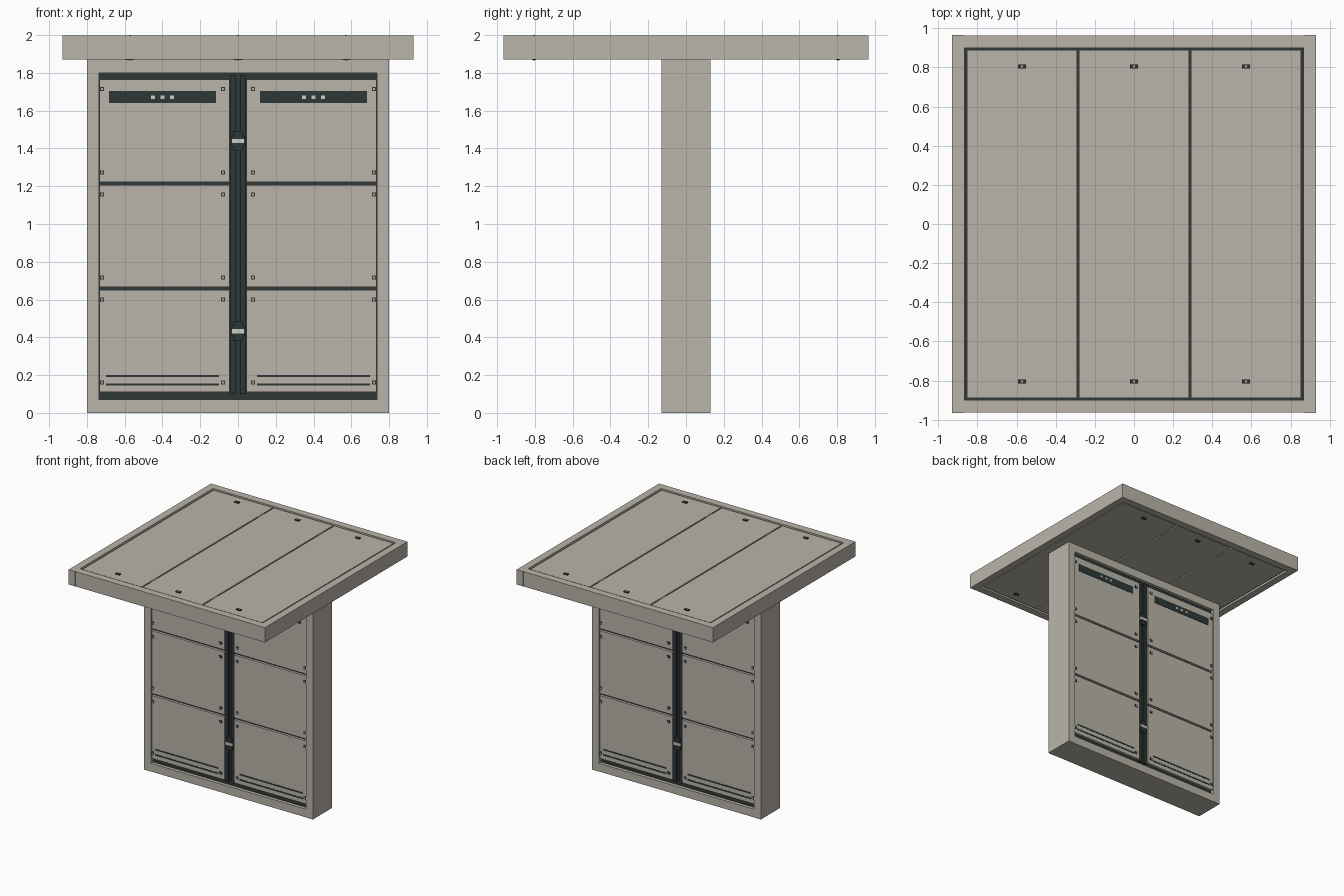
import bpy
import bmesh
from mathutils import Matrix, Vector

if "Cube" in bpy.data.objects:
    bpy.data.objects.remove(bpy.data.objects["Cube"], do_unlink=True)


def material(name, rgb):
    m = bpy.data.materials.new(name)
    m.use_nodes = True
    m.diffuse_color = (*rgb, 1)
    m.node_tree.nodes["Principled BSDF"].inputs["Base Color"].default_value = (*rgb, 1)
    return m


BEIGE = material("beige panel", (0.49, 0.46, 0.40))
DARK = material("dark slate", (0.026, 0.039, 0.039))
PALE = material("pale metal", (0.62, 0.61, 0.56))


def boxes(name, mat, spans):
    """One object made of boxes, each given as (x0, x1, y0, y1, z0, z1)."""
    bm = bmesh.new()
    for x0, x1, y0, y1, z0, z1 in spans:
        centre = Vector((x0 + x1, y0 + y1, z0 + z1)) / 2
        size = (abs(x1 - x0), abs(y1 - y0), abs(z1 - z0), 1)
        bmesh.ops.create_cube(bm, size=1, matrix=Matrix.Translation(centre) @ Matrix.Diagonal(size))
    mesh = bpy.data.meshes.new(name)
    bm.to_mesh(mesh)
    bm.free()
    mesh.materials.append(mat)
    obj = bpy.data.objects.new(name, mesh)
    bpy.context.collection.objects.link(obj)
    return obj


def around(x, z, hx, hz, y0, y1):
    return (x - hx, x + hx, y0, y1, z - hz, z + hz)


# Wall frame and dark core
W, IN, D, H = 0.8, 0.735, 0.13, 1.87
boxes("wall_core", DARK, [(-IN, IN, -0.1, 0.1, 0.07, 1.8)])
for side, s in (("right", -1), ("left", 1)):
    boxes(side + "_post", BEIGE, [(s * IN, s * W, -D, D, 0, H)])
boxes("bottom_rail", BEIGE, [(-IN, IN, -D + 0.002, D - 0.002, 0, 0.07)])
boxes("top_rail", BEIGE, [(-IN, IN, -D + 0.002, D - 0.002, 1.8, H)])

# Panels and fittings, on both wall faces
FACE = 0.121
ROWS = [(0.11, 0.65), (0.667, 1.206), (1.223, 1.765)]
for face, f in (("front", -1), ("back", 1)):
    panels, bolts, studs, slots, vents, lamps = [], [], [], [], [], []
    for s in (-1, 1):
        for z0, z1 in ROWS:
            panels.append((s * 0.045, s * 0.732, f * 0.1, f * FACE, z0, z1))
            for x in (0.08, 0.72):
                for z in (z0 + 0.05, z1 - 0.05):
                    bolts.append(around(s * x, z, 0.011, 0.011, f * FACE, f * 0.126))
                    studs.append(around(s * x, z, 0.005, 0.005, f * FACE, f * 0.128))
        for z in (0.15, 0.195):
            slots.append(around(s * 0.4, z, 0.3, 0.006, f * FACE, f * 0.123))
        vents.append(around(s * 0.4, 1.672, 0.284, 0.032, f * FACE, f * 0.124))
        for dx in (-0.05, 0, 0.05):
            lamps.append(around(s * 0.4 + dx, 1.672, 0.011, 0.009, f * FACE, f * 0.127))
    boxes(face + "_panels", BEIGE, panels)
    boxes(face + "_bolts", DARK, bolts)
    boxes(face + "_bolt_studs", BEIGE, studs)
    boxes(face + "_lower_slots", DARK, slots)
    boxes(face + "_vents", DARK, vents)
    boxes(face + "_vent_lamps", PALE, lamps)

    # Centre channel and its two latches
    boxes(face + "_channel_strips", DARK,
          [(s * 0.01, s * 0.042, f * 0.1, f * 0.112, 0.1, 1.79) for s in (-1, 1)])
    boxes(face + "_latches", DARK,
          [around(0, z, hx, hz, f * 0.1, f * y) for z in (0.432, 1.44)
           for hx, hz, y in ((0.027, 0.052, 0.122), (0.034, 0.026, 0.124))])
    boxes(face + "_latch_bars", PALE,
          [around(0, z, 0.034, 0.011, f * 0.11, f * 0.128) for z in (0.432, 1.44)])

# Roof frame and dark core
RX, RY, Z0, Z1 = 0.93, 0.965, 1.87, 1.997
boxes("roof_core", DARK, [(-0.87, 0.87, -0.9, 0.9, Z0 + 0.018, Z1 - 0.018)])
for side, s in (("right", -1), ("left", 1)):
    boxes(side + "_roof_beam", BEIGE, [(s * 0.867, s * RX, -RY, RY, Z0, Z1)])
for side, s in (("front", -1), ("back", 1)):
    boxes(side + "_roof_beam", BEIGE,
          [(-0.867, 0.867, s * 0.9, s * (RY - 0.001), Z0, Z1)])

# Roof panels span the full thickness, so they show above and below
boxes("roof_panels", BEIGE,
      [(x - 0.28, x + 0.28, -0.888, 0.888, Z0 + 0.006, Z1 - 0.006) for x in (-0.572, 0, 0.572)])

# Roof bolts and seam clips, above and below
for level, base, tip in (("upper", Z1 - 0.006, 2.0), ("lower", Z0 + 0.006, 1.866)):
    spots = [(x, y) for x in (-0.572, 0, 0.572) for y in (-0.805, 0.805)]
    boxes(level + "_roof_bolts", DARK,
          [(x - 0.02, x + 0.02, y - 0.011, y + 0.011, base, tip - (tip - base) * 0.1)
           for x, y in spots])
    boxes(level + "_roof_bolt_studs", BEIGE,
          [(x - 0.006, x + 0.006, y - 0.006, y + 0.006, base, tip) for x, y in spots])
    boxes(level + "_seam_clips", PALE,
          [(x - 0.003, x + 0.003, y - 0.042, y + 0.042, 1.93, base)
           for x in (-0.286, 0.286) for y in (-0.72, 0.72)])
